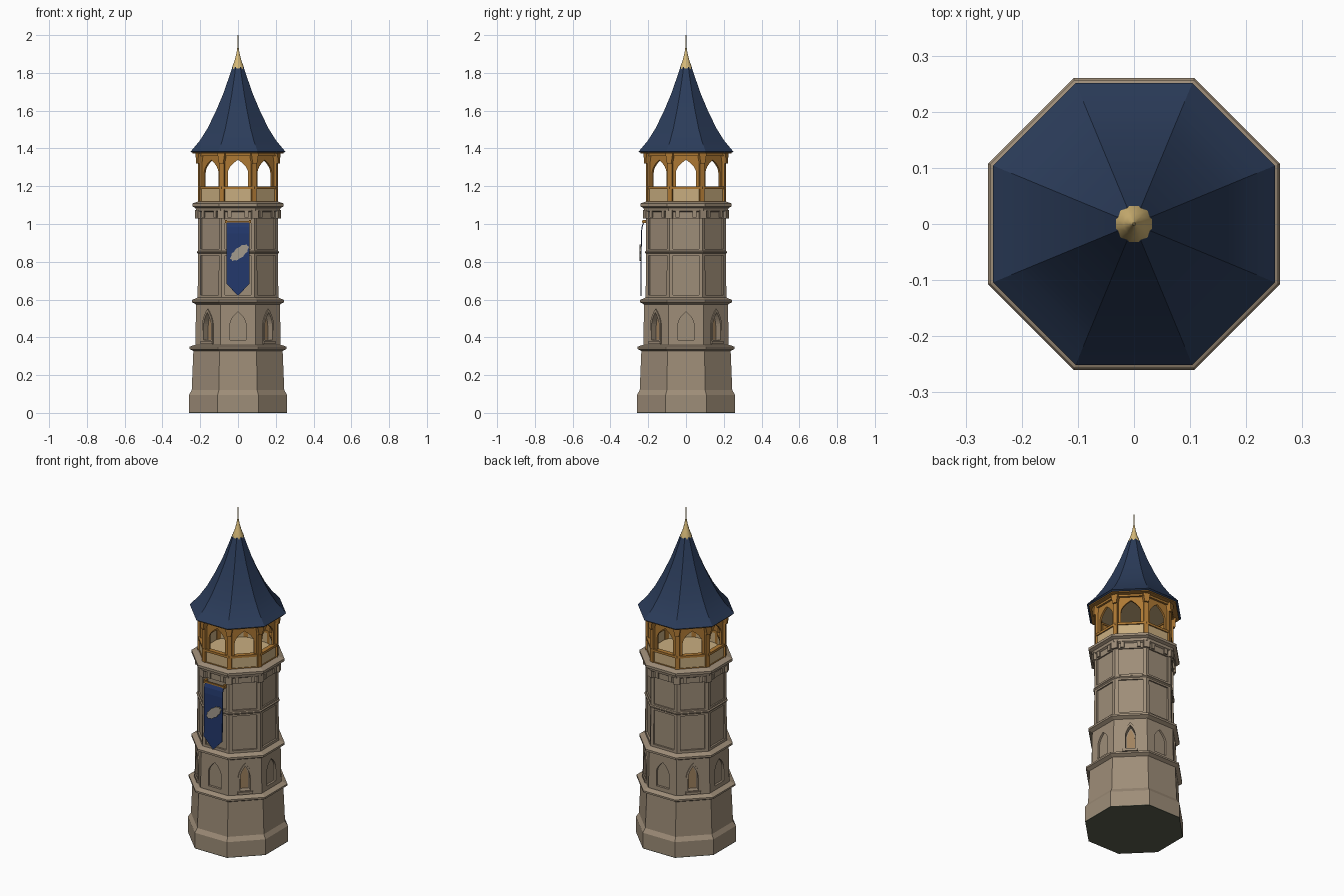
import bpy, bmesh
from math import cos, sin, pi, radians
from mathutils import Matrix, Vector

cube = bpy.data.objects.get("Cube")
if cube:
    bpy.data.objects.remove(cube, do_unlink=True)


def material(name, r, g, b):
    lin = [((c / 255 + 0.055) / 1.055) ** 2.4 for c in (r, g, b)] + [1]
    m = bpy.data.materials.new(name)
    m.use_nodes = True
    m.diffuse_color = lin
    m.node_tree.nodes["Principled BSDF"].inputs["Base Color"].default_value = lin
    return m


STONE = material("warm stone", 158, 141, 120)
ROOF = material("slate blue", 43, 60, 90)
CLOTH = material("banner blue", 35, 56, 108)
WOOD = material("oak", 174, 121, 52)
CREAM = material("cream plaster", 201, 174, 128)
GOLD = material("pale gold", 216, 187, 121)
GLOW = material("amber pane", 160, 130, 94)
EMBLEM = material("emblem grey", 164, 155, 141)
UNDERSIDE = material("dark olive ground face", 90, 93, 78)


def finish(name, bm, mat):
    bmesh.ops.recalc_face_normals(bm, faces=bm.faces)
    me = bpy.data.meshes.new(name)
    bm.to_mesh(me)
    bm.free()
    ob = bpy.data.objects.new(name, me)
    bpy.context.collection.objects.link(ob)
    if mat:
        me.materials.append(mat)
    return ob


def lathe(name, profile, mat, sides=8, closed=False):
    """Sweep (apothem, z) points round z; closed makes a hollow ring."""
    bm = bmesh.new()
    k = 1 / cos(pi / sides)
    rings = [[bm.verts.new((r * k * cos((i + .5) * 2 * pi / sides),
                            r * k * sin((i + .5) * 2 * pi / sides), z))
              for i in range(sides)] for r, z in profile]
    pairs = list(zip(rings, rings[1:] + rings[:1]))
    for a, b in pairs if closed else pairs[:-1]:
        for i in range(sides):
            j = (i + 1) % sides
            bm.faces.new((a[i], a[j], b[j], b[i]))
    if not closed:
        bm.faces.new(rings[0][::-1])
        bm.faces.new(rings[-1])
    return finish(name, bm, mat)


def tube(name, inner, outer, z0, z1, mat):
    return lathe(name, [(outer, z0), (outer, z1), (inner, z1), (inner, z0)], mat, closed=True)


def arch(w, z0, z1, spring=0.5, steps=6):
    """Outline of a pointed arch as (across, z) points."""
    zs = z0 + (z1 - z0) * spring
    right = [(w * (1 - (i / steps) ** 2), zs + (z1 - zs) * i / steps) for i in range(steps)]
    left = [(-x, z) for x, z in reversed(right)]
    return [(-w, z0), (w, z0)] + right + [(0, z1)] + left


def rect(x, w, z0, z1):
    return [(x - w, z0), (x + w, z0), (x + w, z1), (x - w, z1)]


def slab(bm, outline, r0, r1, angle):
    """Extrude an outline outward from r0 to r1 on the side facing angle."""
    rot = Matrix.Rotation(angle, 4, 'Z')
    a, b = [[bm.verts.new(rot @ Vector((r, x, z))) for x, z in outline] for r in (r0, r1)]
    bm.faces.new(a[::-1])
    bm.faces.new(b)
    for i in range(len(a)):
        j = (i + 1) % len(a)
        bm.faces.new((a[i], a[j], b[j], b[i]))


def slabs(name, items, mat):
    bm = bmesh.new()
    for item in items:
        slab(bm, *item)
    return finish(name, bm, mat)


def cut(objects, cutter):
    cutter.hide_render = True
    for ob in objects:
        mod = ob.modifiers.new("openings", 'BOOLEAN')
        mod.object, mod.solver = cutter, 'EXACT'
        bpy.context.view_layer.objects.active = ob
        bpy.ops.object.modifier_apply(modifier=mod.name)
    bpy.data.objects.remove(cutter, do_unlink=True)


SIDES = [i * pi / 4 for i in range(8)]
CORNERS = [a + pi / 8 for a in SIDES]
CARDINAL, DIAGONAL = SIDES[::2], SIDES[1::2]
FRONT = -pi / 2

# Stone plinth and lower storeys
lathe("plinth_underside", [(.26, 0), (.26, .004)], UNDERSIDE)
lathe("plinth", [(.26, .004), (.26, .095), (.245, .12), (.236, .335)], STONE)
window_storey = lathe("window_storey", [(.226, .33), (.222, .59)], STONE)

# Panelled storeys with a sunken panel on every side
panel_storey = lathe("panel_storey", [(.214, .595), (.211, .848)], STONE)
upper_storey = lathe("upper_storey", [(.211, .848), (.211, 1.065)], STONE)
cut([panel_storey, upper_storey],
    slabs("panel_cutter", [(rect(0, .068, z0, z1), .203, .3, a)
                           for a in SIDES for z0, z1 in ((.625, .832), (.868, 1.03))], None))

# Moulded string courses
for name, z, wall, out, h in (("lower_cornice", .325, .232, .257, .035),
                              ("middle_cornice", .57, .215, .243, .04),
                              ("thin_band", .84, .208, .217, .02)):
    lathe(name, [(wall, z), (out, z + h * .4), (out, z + h * .7), (wall, z + h)], STONE)
lathe("balcony_cornice", [(.205, 1.06), (.222, 1.07), (.225, 1.085), (.242, 1.093),
                          (.242, 1.108), (.215, 1.118)], STONE)
slabs("corbels", [(rect(x, .01, 1.035, 1.075), .19, .22, a)
                  for a in SIDES for x in (-.045, .045)], STONE)
slabs("corner_corbels", [(rect(0, .018, 1.03, 1.075), .2, .238, a) for a in CORNERS], STONE)

# Arched windows on the diagonals, blind niches on the cardinal sides
frames = slabs("window_frames", [(arch(.04, .365, .55), .21, .23, a) for a in DIAGONAL], STONE)
cut([window_storey, frames],
    slabs("niche_cutter", [(arch(.028, .385, .532), .195, .3, a) for a in DIAGONAL]
          + [(arch(.042, .385, .535, .55), .212, .3, a) for a in CARDINAL], None))
slabs("window_panes", [(arch(.022, .388, .52), .19, .198, a) for a in DIAGONAL], GLOW)
slabs("window_sills", [(rect(0, .043, .365, .38), .21, .237, a) for a in DIAGONAL], STONE)

# Timber lantern with open arches
lathe("lantern_floor", [(.2, 1.11), (.2, 1.122)], CREAM)
tube("parapet", .188, .203, 1.115, 1.19, CREAM)
tube("parapet_foot", .186, .207, 1.115, 1.122, WOOD)
tube("parapet_rail", .183, .21, 1.184, 1.198, WOOD)
arcade = tube("arcade", .188, .2, 1.195, 1.385, WOOD)
cut([arcade], slabs("arch_cutter", [(arch(.054, 1.18, 1.34, .55), .16, .26, a)
                                    for a in SIDES], None))
tube("top_beam", .183, .212, 1.36, 1.384, WOOD)
slabs("corner_posts", [(rect(0, .013, 1.115, 1.385), .197, .225, a) for a in CORNERS], WOOD)
slabs("post_brackets", [([(-.012, 1.32), (.012, 1.32), (.022, 1.38), (-.022, 1.38)],
                         .2, .235, a) for a in CORNERS], WOOD)
lathe("ceiling", [(.19, 1.368), (.19, 1.38)], CREAM)

# Flared roof, its soffit and finial
tube("roof_soffit", .2, .24, 1.372, 1.382, WOOD)
lathe("roof", [(.244, 1.378), (.251, 1.383), (.235, 1.402), (.203, 1.44), (.162, 1.505),
               (.118, 1.595), (.078, 1.69), (.045, 1.785), (.03, 1.83)], ROOF)
lathe("finial", [(.033, 1.818), (.031, 1.83), (.018, 1.865), (.009, 1.9),
                 (.004, 1.93), (.0015, 2.0)], GOLD, sides=12)

# Hanging banner with a pointed hem
bm = bmesh.new()
rows = [(1.01, -.226), (.985, -.235), (.95, -.239), (.685, -.24)]
pairs = [[bm.verts.new((x, y, z)) for x in (-.062, .062)] for z, y in rows]
for (a, b), (c, d) in zip(pairs, pairs[1:]):
    bm.faces.new((a, c, d, b))
bm.faces.new((pairs[-1][0], bm.verts.new((0, -.24, .62)), pairs[-1][1]))
banner = finish("banner", bm, CLOTH)
banner.modifiers.new("cloth", 'SOLIDIFY').thickness = .005
slabs("banner_rod", [(rect(0, .07, 1.008, 1.016), .222, .232, FRONT)], WOOD)
slabs("rod_brackets", [(rect(x, .006, 1.004, 1.022), .195, .23, FRONT)
                       for x in (-.064, .064)], WOOD)

# Emblem: a ragged leaf-shaped plate
tilt = radians(40)
leaf = []
for i in range(20):
    t = i * pi / 10
    s = 1 if i % 2 else .88
    u, v = .062 * s * cos(t), .028 * s * sin(t)
    leaf.append((.008 + u * cos(tilt) - v * sin(tilt), .848 + u * sin(tilt) + v * cos(tilt)))
slabs("emblem", [(leaf, .239, .2465, FRONT)], EMBLEM)

# Smooth shading on the flared parts
bpy.ops.object.select_all(action='DESELECT')
for name in ("roof", "finial"):
    ob = bpy.data.objects[name]
    ob.select_set(True)
    bpy.context.view_layer.objects.active = ob
bpy.ops.object.shade_smooth_by_angle(angle=radians(31))
